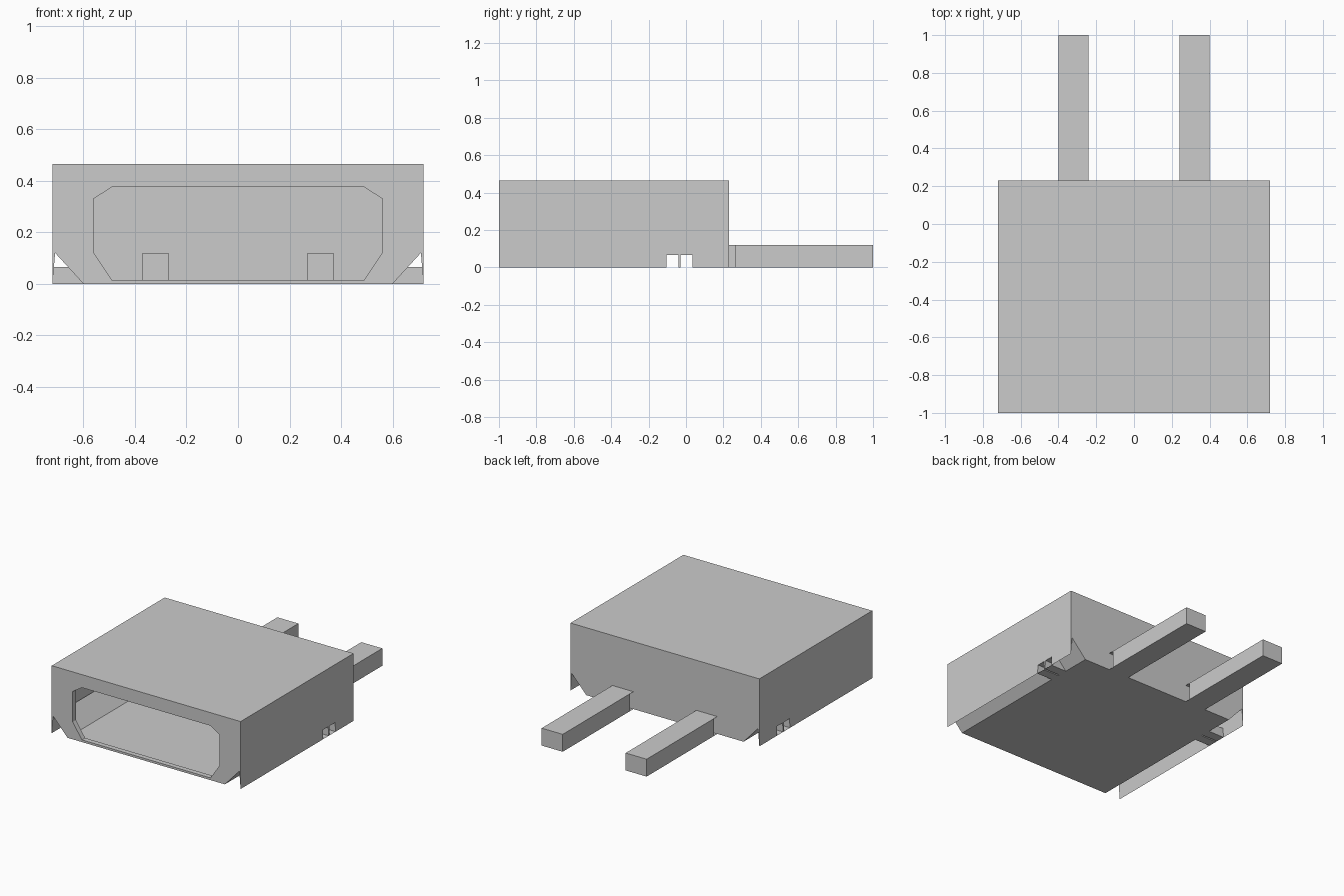
import bpy, bmesh

if "Cube" in bpy.data.objects:
    bpy.data.objects.remove(bpy.data.objects["Cube"])

W, H, Y0, Y1 = 0.72, 0.465, -1.0, 0.23      # body half width, height, front, back
GX, GZ = 0.71, 0.12                         # top of the underside groove
FX = 0.60                                   # half width of the floor
SLOTS = [(-0.105, -0.04), (-0.03, 0.035)]   # side slots along y
SZ = 0.065                                  # slot height
LIP = 0.035


def slope_x(z):
    return FX + (GX - FX) * z / GZ


def inner_x(z):
    return W - (W - GX) * z / GZ


def face(bm, pts):
    return bm.faces.new([bm.verts.new(p) for p in pts])


def tube(bm, ring, y0, y1):
    for a, b in zip(ring, ring[1:] + ring[:1]):
        face(bm, [(a[0], y0, a[1]), (b[0], y0, b[1]), (b[0], y1, b[1]), (a[0], y1, a[1])])


def plate(bm, loops, y):
    """Flat wall at y, with holes."""
    edges = []
    for loop in loops:
        vs = [bm.verts.new((x, y, z)) for x, z in loop]
        edges += [bm.edges.new((a, b)) for a, b in zip(vs, vs[1:] + vs[:1])]
    bmesh.ops.triangle_fill(bm, edges=edges, use_beauty=True, normal=(0, -1, 0))


def slotted(bm, height, xf, s):
    """Long side strip with the slots cut from its lower edge."""
    yz = [(Y0, 0)]
    for a, b in SLOTS:
        yz += [(a, 0), (a, SZ), (b, SZ), (b, 0)]
    yz += [(Y1, 0), (Y1, height), (Y0, height)]
    face(bm, [(s * xf(z), y, z) for y, z in yz])


def finish(name, bm):
    bmesh.ops.remove_doubles(bm, verts=bm.verts, dist=1e-5)
    bmesh.ops.recalc_face_normals(bm, faces=bm.faces)
    me = bpy.data.meshes.new(name)
    bm.to_mesh(me)
    bm.free()
    ob = bpy.data.objects.new(name, me)
    bpy.context.collection.objects.link(ob)
    return ob


# Hollow body shell
bm = bmesh.new()
outline = [(-FX, 0), (FX, 0), (GX, GZ), (W, 0), (W, H), (-W, H), (-W, 0), (-GX, GZ)]
window = [(-.49, .015), (.49, .015), (.56, .12), (.56, .33),
          (.49, .375), (-.49, .375), (-.56, .33), (-.56, .12)]
ports = [[(s * .27, .005), (s * .37, .005), (s * .37, .118), (s * .27, .118)] for s in (-1, 1)]
plate(bm, [outline, window], Y0)
plate(bm, [outline] + ports, Y1)
tube(bm, window, Y0, Y0 + LIP)
for hw, z in ((FX, 0), (W, H)):
    face(bm, [(-hw, Y0, z), (hw, Y0, z), (hw, Y1, z), (-hw, Y1, z)])
for s in (-1, 1):
    slotted(bm, H, lambda z: W, s)
    slotted(bm, GZ, slope_x, s)
    slotted(bm, GZ, inner_x, s)
    # Slot tunnels crossing the groove
    for a, b in SLOTS:
        ring = [(s * FX, 0), (s * slope_x(SZ), SZ), (s * inner_x(SZ), SZ), (s * W, 0)]
        for y in (a, b):
            face(bm, [(x, y, z) for x, z in ring])
        for p, q in ((ring[0], ring[3]), (ring[1], ring[2])):
            face(bm, [(p[0], a, p[1]), (q[0], a, q[1]), (q[0], b, q[1]), (p[0], b, p[1])])
finish("housing", bm)

# Hollow prongs with a recessed neck at the wall
for s, name in ((-1, "left_prong"), (1, "right_prong")):
    bm = bmesh.new()
    x0, x1, n, top = .24, .40, Y1 + LIP, .12
    for z in (0, top):
        face(bm, [(s * x, y, z) for x, y in
                  ((x0, Y1), (x1, Y1), (x1, n), (x1, 1), (x0, 1), (x0, n))])
    plan = [(x0 + .03, Y1), (x0 + .03, n), (x0, n), (x0, 1),
            (x1, 1), (x1, n), (x1 - .03, n), (x1 - .03, Y1)]
    for a, b in zip(plan, plan[1:]):
        face(bm, [(s * a[0], a[1], 0), (s * b[0], b[1], 0),
                  (s * b[0], b[1], top), (s * a[0], a[1], top)])
    finish(name, bm)
